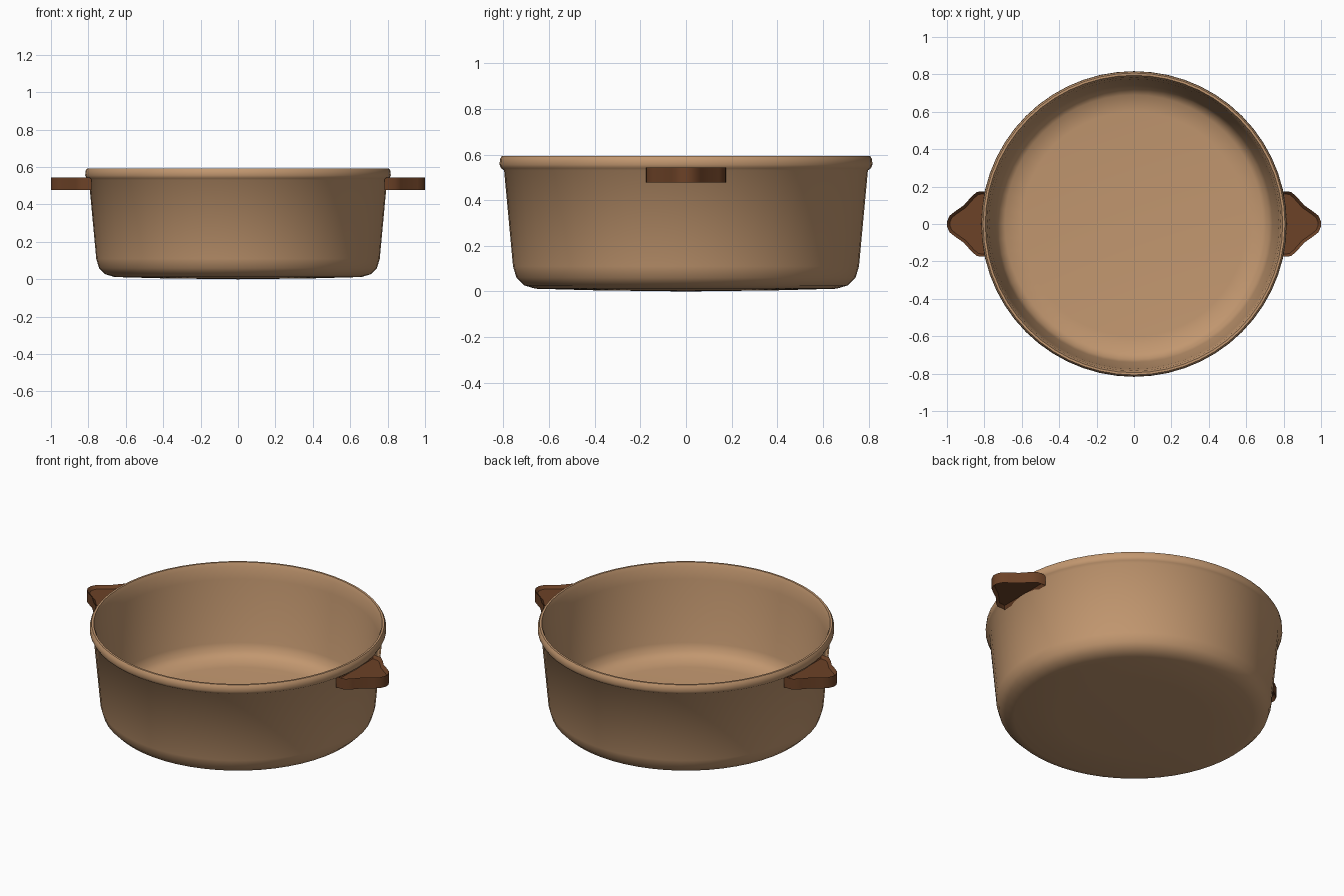
import bpy, bmesh
from math import pi, radians
from mathutils import Matrix, Vector

if "Cube" in bpy.data.objects:
    bpy.data.objects.remove(bpy.data.objects["Cube"], do_unlink=True)


def material(name, rgb):
    m = bpy.data.materials.new(name)
    m.use_nodes = True
    colour = (*rgb, 1)
    m.diffuse_color = colour
    m.node_tree.nodes["Principled BSDF"].inputs["Base Color"].default_value = colour
    return m


def make_object(name, bm, mat, angle):
    bmesh.ops.recalc_face_normals(bm, faces=bm.faces)
    mesh = bpy.data.meshes.new(name)
    bm.to_mesh(mesh)
    bm.free()
    mesh.materials.append(mat)
    ob = bpy.data.objects.new(name, mesh)
    bpy.context.collection.objects.link(ob)
    bpy.ops.object.select_all(action="DESELECT")
    ob.select_set(True)
    bpy.context.view_layer.objects.active = ob
    bpy.ops.object.shade_smooth_by_angle(angle=radians(angle))
    return ob


tan = material("tan clay", (0.54, 0.31, 0.16))
brown = material("dark brown", (0.15, 0.054, 0.02))

# Pot body: lathe of (radius, height) from the base centre, over the rim, to the floor centre
profile = [(0, 0.0), (0.4, 0.005), (0.66, 0.012), (0.71, 0.027), (0.743, 0.06),
           (0.758, 0.11), (0.797, 0.53), (0.81, 0.54), (0.817, 0.555),
           (0.815, 0.58), (0.807, 0.593), (0.795, 0.593), (0.785, 0.57),
           (0.775, 0.5), (0.74, 0.13), (0.725, 0.085), (0.69, 0.055),
           (0.6, 0.045), (0, 0.045)]
bm = bmesh.new()
points = [bm.verts.new((r, 0, z)) for r, z in profile]
edges = [bm.edges.new(pair) for pair in zip(points, points[1:])]
bmesh.ops.spin(bm, geom=points + edges, cent=(0, 0, 0), axis=(0, 0, 1),
               angle=2 * pi, steps=56)
bmesh.ops.remove_doubles(bm, verts=bm.verts, dist=0.0005)
make_object("pot_body", bm, tan, 50)


# Pointed side handles with shallow hollows above and below
def handle(name, side):
    half = [(0.782, 0.175), (0.84, 0.172), (0.87, 0.145), (0.91, 0.1),
            (0.96, 0.065), (0.985, 0.045), (1.0, 0.014)]
    outline = half + [(x, -y) for x, y in reversed(half)]
    bm = bmesh.new()
    base = bm.faces.new([bm.verts.new((x, y, 0.478)) for x, y in outline])
    top = bmesh.ops.extrude_face_region(bm, geom=[base])["geom"]
    bmesh.ops.translate(bm, vec=Vector((0, 0, 0.066)),
                        verts=[v for v in top if isinstance(v, bmesh.types.BMVert)])
    bmesh.ops.recalc_face_normals(bm, faces=bm.faces)
    caps = [f for f in bm.faces if abs(f.normal.z) > 0.9]
    bmesh.ops.inset_individual(bm, faces=caps, thickness=0.016, depth=-0.018)
    if side < 0:
        bmesh.ops.rotate(bm, verts=bm.verts, matrix=Matrix.Rotation(pi, 3, "Z"))
    return make_object(name, bm, brown, 40)


handle("left_handle", 1)
handle("right_handle", -1)
